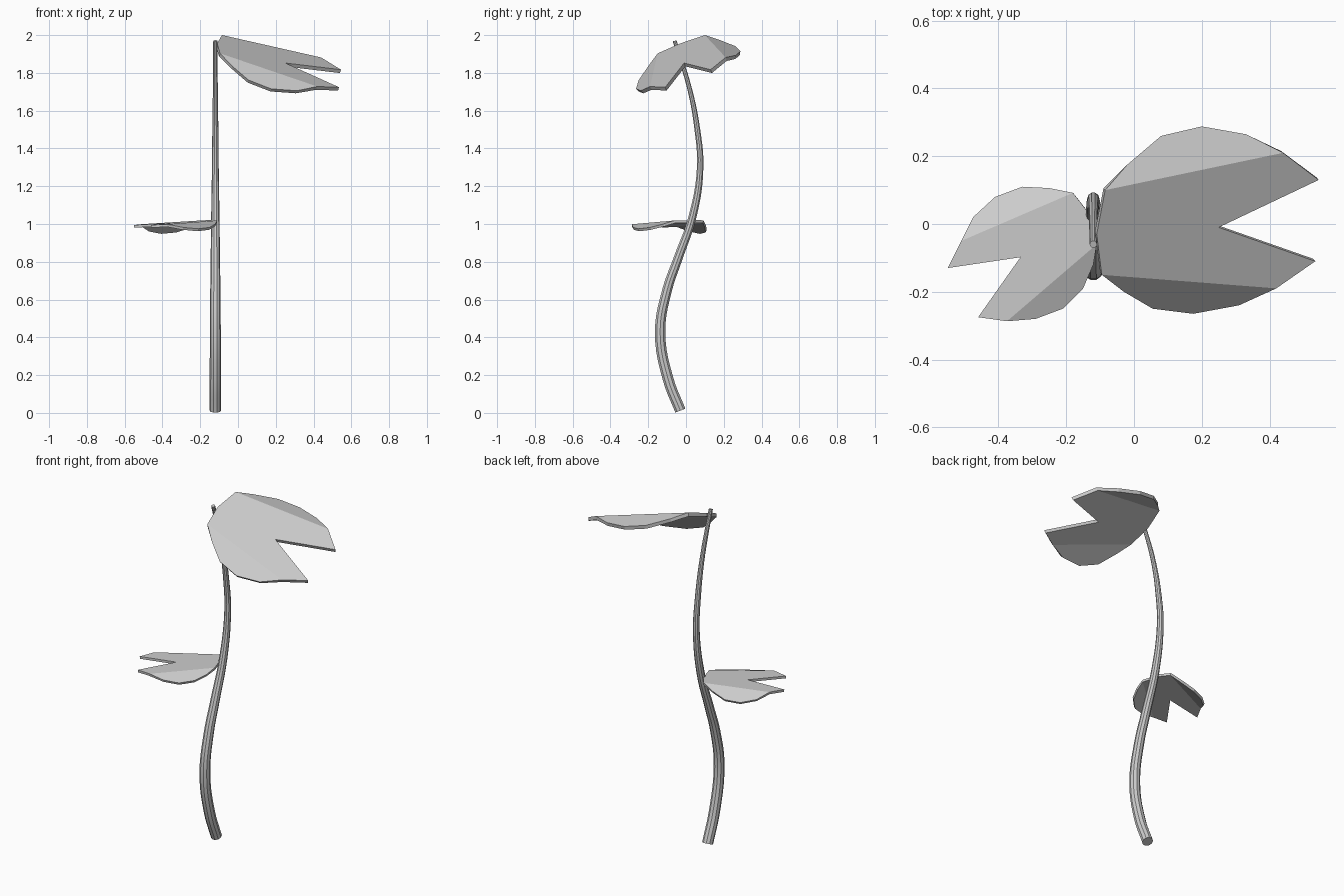
import bpy
from mathutils import Vector

if "Cube" in bpy.data.objects:
    bpy.data.objects.remove(bpy.data.objects["Cube"])

# Curved tapering stem: (y, z, radius)
STEM = [(-0.03, 0.012, 0.03), (-0.095, 0.18, 0.03), (-0.137, 0.43, 0.029),
        (-0.1, 0.65, 0.027), (-0.045, 0.81, 0.025), (0.035, 1.04, 0.022),
        (0.075, 1.3, 0.018), (0.06, 1.5, 0.016), (0.018, 1.72, 0.013),
        (-0.06, 1.97, 0.011)]
curve = bpy.data.curves.new("stem", 'CURVE')
curve.dimensions = '3D'
curve.bevel_depth = 1.0
curve.bevel_resolution = 3
curve.use_fill_caps = True
curve.resolution_u = 5
spline = curve.splines.new('BEZIER')
spline.bezier_points.add(len(STEM) - 1)
for p, (y, z, r) in zip(spline.bezier_points, STEM):
    p.co = (-0.12, y, z)
    p.radius = r
    p.handle_left_type = p.handle_right_type = 'AUTO'
stem = bpy.data.objects.new("stem", curve)
bpy.context.collection.objects.link(stem)
bpy.context.view_layer.objects.active = stem
stem.select_set(True)
bpy.ops.object.convert(target='MESH')
bpy.ops.object.shade_smooth_by_angle()


def leaf(name, outline, plane, droop, thickness):
    """Notched leaf: a tilted central plane with two side flaps folded down.
    Outline order: tip, flap 1 (1-6), back point (7), flap 2 (8-13), tip, notch."""
    a, b, c = plane
    pts = [Vector((x, y)) for x, y in outline]

    def fold_drop(i):
        for (s, e), k in zip(((1, 6), (8, 13)), droop):
            if s < i < e:
                d = (pts[e] - pts[s]).normalized()
                v = pts[i] - pts[s]
                return k * abs(d.x * v.y - d.y * v.x)
        return 0.0

    verts = [(p.x, p.y, a + b * p.x + c * p.y - fold_drop(i))
             for i, p in enumerate(pts)]
    faces = [[0, 1, 6, 7, 8, 13, 14, 15], list(range(1, 7)), list(range(8, 14))]
    mesh = bpy.data.meshes.new(name)
    mesh.from_pydata(verts, [], faces)
    obj = bpy.data.objects.new(name, mesh)
    bpy.context.collection.objects.link(obj)
    mod = obj.modifiers.new("thickness", 'SOLIDIFY')
    mod.thickness = thickness
    mod.offset = -1
    return obj


# Large leaf at the top
leaf("top_leaf",
     [(0.545, 0.13), (0.44, 0.21), (0.33, 0.265), (0.2, 0.288), (0.08, 0.26),
      (-0.02, 0.175), (-0.085, 0.1), (-0.11, -0.03), (-0.095, -0.15),
      (-0.03, -0.2), (0.055, -0.25), (0.175, -0.265), (0.31, -0.24),
      (0.42, -0.19), (0.535, -0.11), (0.25, -0.01)],
     (1.934, -0.31, 0.4), (0.58, 0.62), 0.02)

# Small leaf half way up, on the other side
leaf("lower_leaf",
     [(-0.46, -0.275), (-0.375, -0.287), (-0.29, -0.28), (-0.21, -0.25),
      (-0.15, -0.19), (-0.12, -0.12), (-0.11, -0.06), (-0.14, 0.04),
      (-0.18, 0.092), (-0.25, 0.106), (-0.33, 0.11), (-0.41, 0.08),
      (-0.475, 0.02), (-0.51, -0.05), (-0.55, -0.13), (-0.335, -0.098)],
     (1.026, 0.05, 0.03), (0.42, 0.6), 0.014)
